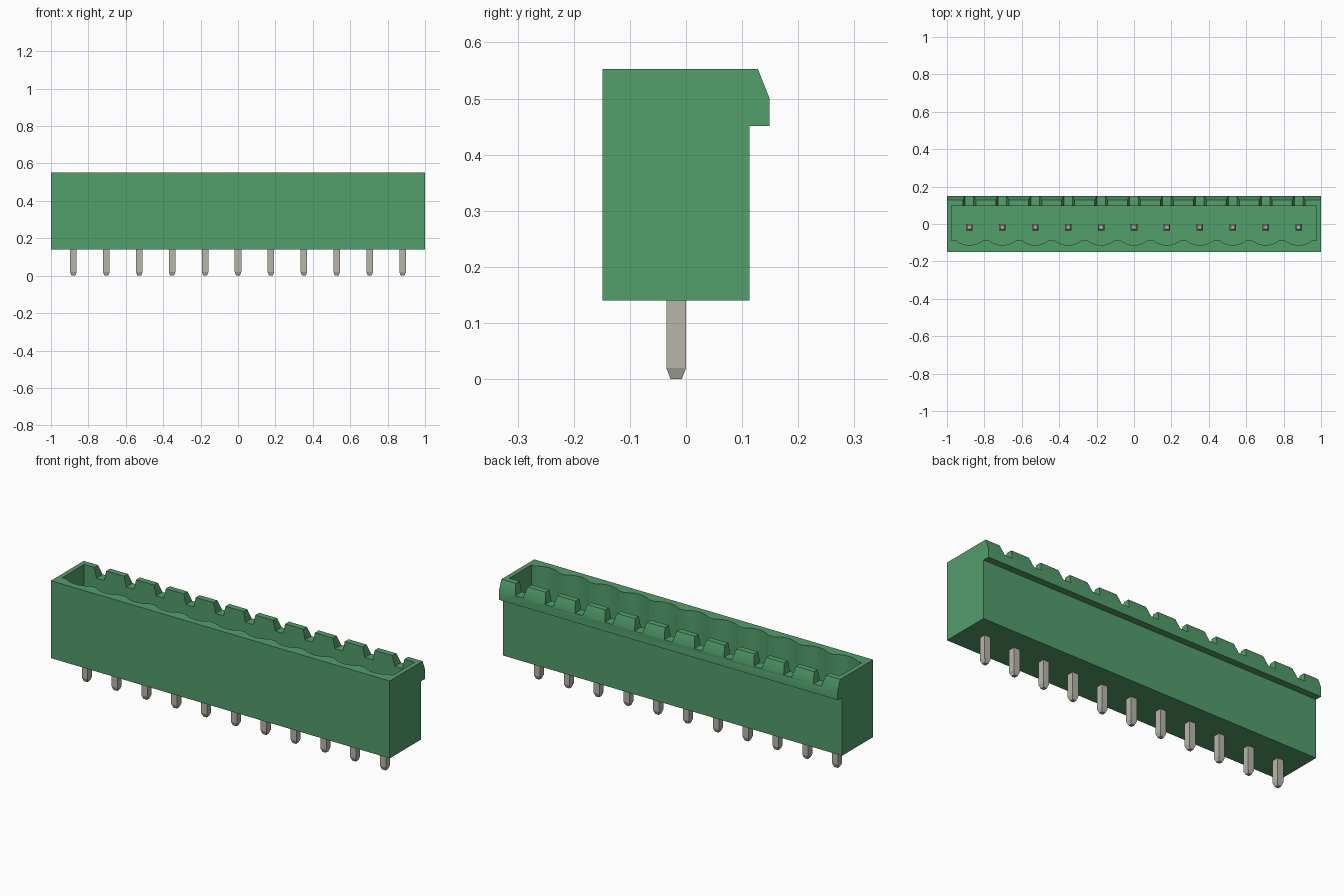
import bpy, bmesh, math
from mathutils import Vector

cube = bpy.data.objects.get("Cube")
if cube:
    bpy.data.objects.remove(cube, do_unlink=True)

PITCH, COUNT = 0.176, 11
PIN_X = [(i - (COUNT - 1) / 2) * PITCH for i in range(COUNT)]
TOP = 0.553


def material(name, rgb, roughness):
    m = bpy.data.materials.new(name)
    m.use_nodes = True
    m.diffuse_color = (*rgb, 1)
    bsdf = next(n for n in m.node_tree.nodes if n.type == 'BSDF_PRINCIPLED')
    bsdf.inputs["Base Color"].default_value = (*rgb, 1)
    bsdf.inputs["Roughness"].default_value = roughness
    return m


green = material("green plastic", (0.084, 0.342, 0.147), 0.6)
metal = material("tinned metal", (0.48, 0.46, 0.40), 0.5)


def prism(bm, points, offset):
    """Extrude a closed loop of 3D points along offset."""
    face = bm.faces.new([bm.verts.new(p) for p in points])
    ext = bmesh.ops.extrude_face_region(bm, geom=[face])
    verts = [g for g in ext["geom"] if isinstance(g, bmesh.types.BMVert)]
    bmesh.ops.translate(bm, vec=Vector(offset), verts=verts)


def make_object(name, bm, mat):
    bmesh.ops.recalc_face_normals(bm, faces=bm.faces)
    mesh = bpy.data.meshes.new(name)
    bm.to_mesh(mesh)
    bm.free()
    mesh.materials.append(mat)
    ob = bpy.data.objects.new(name, mesh)
    bpy.context.collection.objects.link(ob)
    return ob


def activate(ob):
    bpy.ops.object.select_all(action='DESELECT')
    ob.select_set(True)
    bpy.context.view_layer.objects.active = ob


def cut(target, cutter):
    cutter.hide_render = True
    activate(target)
    mod = target.modifiers.new("cut", 'BOOLEAN')
    mod.operation, mod.solver, mod.object = 'DIFFERENCE', 'EXACT', cutter
    bpy.ops.object.modifier_apply(modifier=mod.name)
    bpy.data.objects.remove(cutter, do_unlink=True)


# Housing: side profile with the latching lip at the back, run along x
bm = bmesh.new()
profile = [(-0.149, 0.14), (0.113, 0.14), (0.113, 0.451), (0.149, 0.451),
           (0.149, 0.50), (0.128, TOP), (-0.149, TOP)]
prism(bm, [(-1, y, z) for y, z in profile], (2, 0, 0))
housing = make_object("housing", bm, green)

# Cavity: open top, front wall scalloped with one shallow arc per pin
FLOOR, WALL_Y, HALF, SAG, STEPS = 0.22, -0.089, 0.07, 0.024, 10
radius = (HALF ** 2 + SAG ** 2) / (2 * SAG)
sweep = math.asin(HALF / radius)
outline = [(0.975, 0.096), (-0.975, 0.096), (-0.975, WALL_Y)]
for x in PIN_X:
    for k in range(STEPS + 1):
        a = sweep * (2 * k / STEPS - 1)
        outline.append((x + radius * math.sin(a),
                        WALL_Y - SAG + radius * (1 - math.cos(a))))
outline.append((0.975, WALL_Y))
bm = bmesh.new()
prism(bm, [(x, y, FLOOR) for x, y in outline], (0, 0, 0.5))
cut(housing, make_object("cavity_cutter", bm, green))

# Notches: tapered gaps through the back lip, one behind each pin
bm = bmesh.new()
for x in PIN_X:
    low, high, z0, z1 = 0.023, 0.035, 0.499, 0.60
    wide = low + (high - low) * (z1 - z0) / (TOP - z0)
    prism(bm, [(x - low, 0.06, z0), (x + low, 0.06, z0),
               (x + wide, 0.06, z1), (x - wide, 0.06, z1)], (0, 0.15, 0))
cut(housing, make_object("notch_cutter", bm, green))

activate(housing)
bpy.ops.object.shade_smooth_by_angle(angle=math.radians(25))

# Pins: square posts with tapered tips, passing through the housing floor
for i, x in enumerate(PIN_X):
    bm = bmesh.new()
    rings = []
    for half, z in [(0.010, 0), (0.0175, 0.02), (0.0175, 0.44), (0.010, 0.46)]:
        rings.append([bm.verts.new((x + sx * half, -0.0175 + sy * half, z))
                      for sx, sy in ((-1, -1), (1, -1), (1, 1), (-1, 1))])
    for a, b in zip(rings, rings[1:]):
        for k in range(4):
            n = (k + 1) % 4
            bm.faces.new((a[k], a[n], b[n], b[k]))
    bm.faces.new(rings[0][::-1])
    bm.faces.new(rings[-1])
    make_object(f"pin_{i + 1}", bm, metal)
